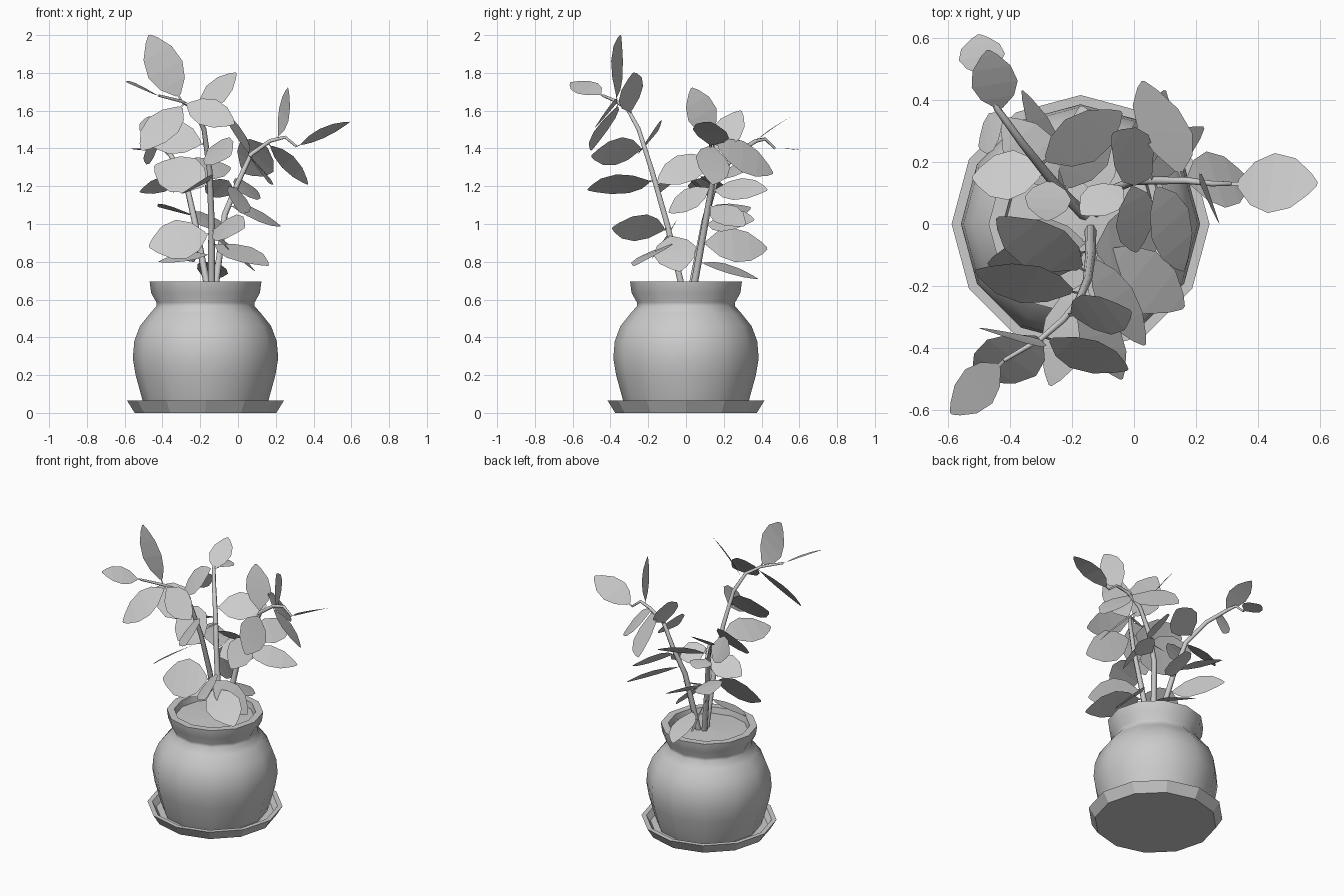
import bpy, bmesh, math
from mathutils import Vector

cube = bpy.data.objects.get("Cube")
if cube:
    bpy.data.objects.remove(cube, do_unlink=True)

grey = bpy.data.materials.new("plain grey")
grey.use_nodes = True
grey.diffuse_color = (0.6, 0.6, 0.6, 1)
grey.node_tree.nodes["Principled BSDF"].inputs["Base Color"].default_value = grey.diffuse_color

POT_X = -0.172
SIDES = 12


def finish(name, bm):
    """Turn a bmesh into a named, coloured object."""
    mesh = bpy.data.meshes.new(name)
    bm.to_mesh(mesh)
    bm.free()
    mesh.materials.append(grey)
    obj = bpy.data.objects.new(name, mesh)
    bpy.context.collection.objects.link(obj)
    return obj


def select_only(obj):
    bpy.ops.object.select_all(action='DESELECT')
    obj.select_set(True)
    bpy.context.view_layer.objects.active = obj


def lathe(name, profile, smooth_angle=None):
    """Spin a (radius, height) profile around the pot axis."""
    bm = bmesh.new()
    points = [bm.verts.new((r, 0, z)) for r, z in profile]
    edges = [bm.edges.new(pair) for pair in zip(points, points[1:])]
    bmesh.ops.spin(bm, geom=points + edges, cent=(0, 0, 0), axis=(0, 0, 1),
                   angle=math.tau, steps=SIDES, use_duplicate=False)
    bmesh.ops.remove_doubles(bm, verts=bm.verts, dist=0.0005)
    bmesh.ops.recalc_face_normals(bm, faces=bm.faces)
    obj = finish(name, bm)
    obj.location.x = POT_X
    if smooth_angle:
        select_only(obj)
        bpy.ops.object.shade_smooth_by_angle(angle=math.radians(smooth_angle))


# Saucer, pot and soil
lathe("saucer", [(0, 0), (.375, 0), (.415, .065), (.385, .065), (.36, .03), (0, .03)])
lathe("pot", [(0, .03), (.32, .03), (.333, .065), (.37, .2), (.385, .29), (.377, .38),
              (.347, .46), (.295, .525), (.26, .565), (.26, .585), (.288, .635),
              (.296, .695), (.25, .695), (.24, .64), (0, .64)], 50)
lathe("soil", [(.25, .655), (0, .665)])


# Stems: tapering tubes along a path
def tube(name, path, thick, thin):
    data = bpy.data.curves.new(name, 'CURVE')
    data.dimensions = '3D'
    data.bevel_depth = 1
    data.bevel_resolution = 1
    data.use_fill_caps = True
    spline = data.splines.new('POLY')
    spline.points.add(len(path) - 1)
    for i, (point, co) in enumerate(zip(spline.points, path)):
        point.co = (*co, 1)
        point.radius = thick + (thin - thick) * i / (len(path) - 1)
    data.materials.append(grey)
    obj = bpy.data.objects.new(name, data)
    bpy.context.collection.objects.link(obj)
    select_only(obj)
    bpy.ops.object.convert(target='MESH')


def point_at(path, height):
    """Point on a stem at a given height."""
    for a, b in zip(path, path[1:]):
        if a[2] <= height <= b[2]:
            return Vector(a).lerp(Vector(b), (height - a[2]) / (b[2] - a[2]))
    return Vector(path[-1])


# Leaves: pointed blades, bowed a little along their length
DIRECTIONS = {"left": Vector((1, 0, 0)), "right": Vector((-1, 0, 0)),
              "front": Vector((0, -1, 0)), "back": Vector((0, 1, 0)),
              "up": Vector((0, 0, 1))}
OUTLINE = [(0, .14), (.19, .72), (.43, 1), (.7, .83), (.91, .36), (1, .06)]


def add_leaf(bm, stem_point, tip, width, facing):
    tip = Vector(tip)
    base = stem_point.lerp(tip, .09)
    along = tip - base
    normal = sum((DIRECTIONS[word] for word in facing.split()), Vector())
    normal = (normal - normal.project(along)).normalized()
    side = normal.cross(along).normalized() * width / 2
    previous = None
    for t, w in OUTLINE:
        middle = base + along * t + normal * (along.length * .1 * t * (1 - t))
        row = [bm.verts.new(middle - side * w), bm.verts.new(middle + side * w)]
        if previous:
            bm.faces.new((previous[0], row[0], row[1], previous[1]))
        previous = row
    # Leaf stalk
    across = side.normalized() * .006
    stalk = [stem_point - across, base - across, base + across, stem_point + across]
    bm.faces.new([bm.verts.new(co) for co in stalk])


def branch(name, path, leaves):
    """One stem with its leaves: (stem height, tip, width, facing)."""
    tube(name + "_stem", path, .019, .007)
    bm = bmesh.new()
    for height, tip, width, facing in leaves:
        add_leaf(bm, point_at(path, height), tip, width, facing)
    finish(name + "_leaves", bm)


# Tall stem leaning to the front
branch("front", [(-.14, -.02, .66), (-.14, -.1, 1), (-.15, -.18, 1.28), (-.18, -.25, 1.5),
                 (-.23, -.31, 1.61), (-.3, -.37, 1.65), (-.42, -.44, 1.68)], [
    (1.68, (-.59, -.61, 1.75), .15, "up up front"),
    (1.65, (-.47, -.345, 2), .21, "front front front right"),
    (1.58, (-.01, -.28, 1.8), .18, "front front right up up"),
    (1.645, (-.02, -.47, 1.53), .18, "front front up up right"),
    (1.64, (-.51, -.5, 1.39), .21, "front front right up"),
    (1.42, (-.51, -.15, 1.49), .22, "front front front up up"),
    (1.2, (-.44, .02, 1.31), .25, "front front up up right"),
    (1.4, (-.04, -.5, 1.36), .2, "right right front up up"),
    (1.23, (-.27, -.52, 1.18), .19, "right right up up up"),
    (.95, (-.47, -.13, .88), .25, "front front right up"),
    (.97, (.035, -.39, .98), .19, "right right front up up"),
    (.9, (.16, -.27, .78), .22, "up up up front"),
    (.95, (.09, -.03, .75), .23, "left left left up"),
    (.84, (-.42, -.04, .8), .15, "up up up front"),
])

# Stem leaning to the left
branch("left", [(-.12, .04, .66), (-.07, .11, 1.05), (0, .14, 1.22), (.07, .14, 1.37),
                (.17, .14, 1.44), (.25, .13, 1.46), (.31, .13, 1.41)], [
    (1.5, (.59, .13, 1.54), .2, "up up up up back"),
    (1.45, (.265, .03, 1.72), .17, "left left left back"),
    (1.43, (.37, .14, 1.21), .2, "left left up back"),
    (1.43, (.03, .46, 1.27), .24, "left back up"),
    (1.36, (-.07, .29, 1.6), .18, "left left left front up up"),
    (1.36, (.16, -.15, 1.22), .2, "left left left up up front"),
    (1.2, (.01, -.09, 1.06), .17, "left left up up front"),
    (1.1, (.225, .31, .99), .15, "up up left front"),
    (1.18, (.1, .43, 1.18), .17, "up up left left"),
    (1.15, (-.17, .03, 1.22), .15, "up up back right"),
    (.8, (-.17, .38, .71), .17, "up up up left"),
])

# Stem leaning to the back right
branch("back_right", [(-.16, .03, .66), (-.23, .1, 1.02), (-.28, .16, 1.24), (-.36, .26, 1.37),
                      (-.44, .37, 1.44), (-.46, .42, 1.45), (-.48, .47, 1.4)], [
    (1.5, (-.5, .61, 1.39), .15, "up"),
    (1.43, (-.47, .56, 1.57), .15, "up up front"),
    (1.42, (-.5, .25, 1.35), .18, "right back up"),
    (1.24, (-.52, .15, 1.17), .18, "up up back"),
    (1.05, (-.42, .34, 1.09), .18, "up up back"),
    (1.28, (-.04, .36, 1.3), .2, "up up front left"),
    (1.2, (-.28, .01, 1.2), .17, "up up back right"),
    (1.0, (-.1, .36, 1.02), .2, "up up front left"),
    (.9, (-.36, .43, .87), .2, "up left left back"),
])
